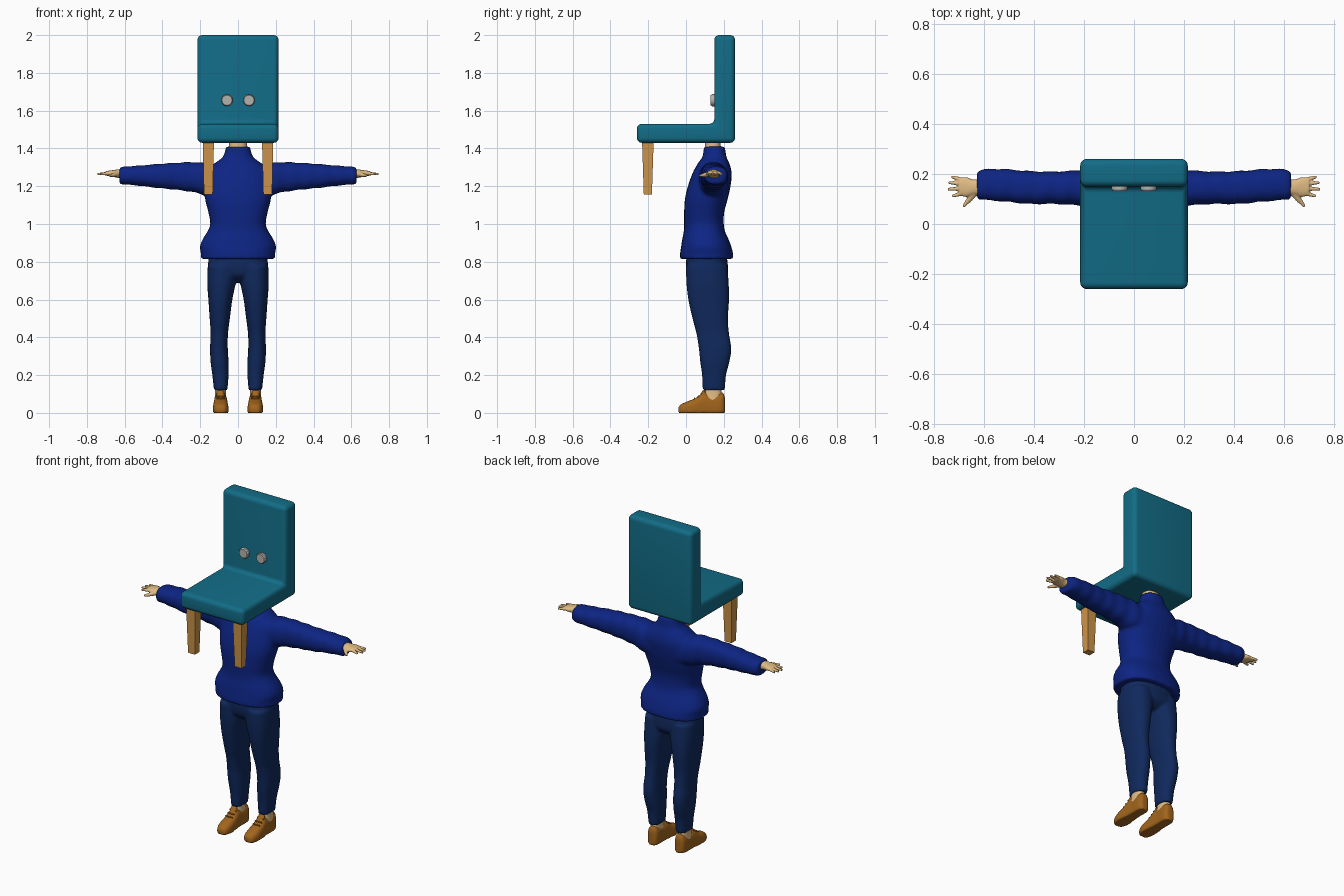
import bpy, bmesh, math
from mathutils import Vector, Matrix

cube = bpy.data.objects.get("Cube")
if cube:
    bpy.data.objects.remove(cube, do_unlink=True)


def material(name, rgb):
    mat = bpy.data.materials.new(name)
    mat.use_nodes = True
    mat.diffuse_color = (*rgb, 1)
    bsdf = mat.node_tree.nodes["Principled BSDF"]
    bsdf.inputs["Base Color"].default_value = (*rgb, 1)
    bsdf.inputs["Roughness"].default_value = 0.7
    return mat


teal = material("teal upholstery", (0.006, 0.15, 0.24))
wood = material("light wood", (0.62, 0.3, 0.07))
silver = material("silver grey", (0.45, 0.45, 0.43))
royal = material("royal blue knit", (0.004, 0.018, 0.23))
navy = material("navy denim", (0.005, 0.022, 0.11))
skin = material("skin", (0.75, 0.5, 0.23))
leather = material("brown leather", (0.36, 0.13, 0.012))


def finish(name, bm, mat, voxel=0, smoothing=0, angle=40):
    """Turn a bmesh into an object, optionally fusing its shells into one skin."""
    bmesh.ops.recalc_face_normals(bm, faces=bm.faces)
    mesh = bpy.data.meshes.new(name)
    bm.to_mesh(mesh)
    bm.free()
    mesh.materials.append(mat)
    mesh.shade_smooth()
    obj = bpy.data.objects.new(name, mesh)
    bpy.context.collection.objects.link(obj)
    if voxel:
        fuse = obj.modifiers.new("Fuse", "REMESH")
        fuse.mode = "VOXEL"
        fuse.voxel_size = voxel
        fuse.use_smooth_shade = True
        soften = obj.modifiers.new("Soften", "SMOOTH")
        soften.iterations = smoothing
    else:
        mesh.set_sharp_from_angle(angle=math.radians(angle))
    return obj


def curve_through(rings, steps=5):
    """Catmull-Rom interpolation between rows of ring measurements."""
    rows = [Vector(r) for r in rings]
    result = []
    for i in range(len(rows) - 1):
        b, c = rows[i], rows[i + 1]
        a, d = rows[max(i - 1, 0)], rows[min(i + 2, len(rows) - 1)]
        for s in range(steps):
            t = s / steps
            result.append(b + ((c - a) * t + (2 * a - 5 * b + 4 * c - d) * t**2
                               + (3 * b - a - 3 * c + d) * t**3) / 2)
    return result + [rows[-1]]


def add_loft(bm, axis, rings, side=1, wobble=0, power=0.85, count=28):
    """Rings are (position, low, high, low, high) over the two other axes."""
    loops = []
    for t, u0, u1, v0, v1 in curve_through(rings):
        loop = []
        for k in range(count):
            angle = math.tau * k / count
            c, s = math.cos(angle), math.sin(angle)
            fold = 1 + wobble * math.sin(t * 75 + 1.5 * c)
            u = (u0 + u1) / 2 + (u1 - u0) / 2 * fold * math.copysign(abs(c)**power, c)
            v = (v0 + v1) / 2 + (v1 - v0) / 2 * fold * math.copysign(abs(s)**power, s)
            x, y, z = {"x": (t, u, v), "y": (u, t, v), "z": (u, v, t)}[axis]
            loop.append(bm.verts.new((x * side, y, max(z, 0))))
        loops.append(loop)
    for low, high in zip(loops, loops[1:]):
        for k in range(count):
            n = (k + 1) % count
            bm.faces.new((low[k], low[n], high[n], high[k]))
    bm.faces.new(loops[0])
    bm.faces.new(loops[-1])


def add_rod(bm, start, end, r0, r1):
    start, end = Vector(start), Vector(end)
    turn = (end - start).to_track_quat("Z", "Y").to_matrix().to_4x4()
    bmesh.ops.create_cone(bm, cap_ends=True, segments=12, radius1=r0, radius2=r1,
                          depth=(end - start).length,
                          matrix=Matrix.Translation((start + end) / 2) @ turn)


def symmetric(rows):
    return [(z, -w, w, y0, y1) for z, w, y0, y1 in rows]


# Padded chair shell: an L profile extruded sideways and rounded
bm = bmesh.new()
profile = [(-.26, 1.43), (.26, 1.43), (.26, 2), (.15, 2), (.15, 1.53), (-.26, 1.53)]
face = bm.faces.new([bm.verts.new((-.215, y, z)) for y, z in profile])
moved = bmesh.ops.extrude_face_region(bm, geom=[face])["geom"]
bmesh.ops.translate(bm, vec=(.43, 0, 0),
                    verts=[g for g in moved if isinstance(g, bmesh.types.BMVert)])
bmesh.ops.recalc_face_normals(bm, faces=bm.faces)
bmesh.ops.bevel(bm, geom=list(bm.edges), offset=.026, segments=5, profile=.5,
                affect="EDGES", clamp_overlap=True)
finish("chair_shell", bm, teal)

for side, label in ((1, "left"), (-1, "right")):
    # Tapered front chair legs
    bm = bmesh.new()
    bmesh.ops.create_cube(bm, size=1)
    for v in bm.verts:
        top = v.co.z > 0
        v.co = (side * .157 + v.co.x * (.06 if top else .046),
                -.202 + v.co.y * (.062 if top else .043), 1.45 if top else 1.155)
    finish(label + "_chair_leg", bm, wood)

    # Round buttons used as eyes
    bm = bmesh.new()
    add_rod(bm, (side * .058, .16, 1.655), (side * .058, .138, 1.655), .032, .032)
    add_rod(bm, (side * .058, .14, 1.655), (side * .058, .131, 1.655), .032, .027)
    finish(label + "_button_eye", bm, silver)

    # Hand: wrist and palm with four fingers and a thumb
    bm = bmesh.new()
    add_loft(bm, "x", [(.58, .115, .185, 1.235, 1.29), (.64, .115, .178, 1.245, 1.288),
                       (.67, .108, .187, 1.252, 1.284), (.7, .115, .185, 1.256, 1.28)], side)
    for y, tip, spread in ((.123, .728, -.012), (.142, .745, -.003),
                           (.16, .742, .006), (.176, .73, .013)):
        add_rod(bm, (side * .685, y, 1.268), (side * tip, y + spread, 1.264), .01, .006)
    add_rod(bm, (side * .64, .122, 1.265), (side * .665, .09, 1.258), .015, .01)
    add_rod(bm, (side * .663, .094, 1.259), (side * .682, .07, 1.255), .01, .006)
    finish(label + "_hand", bm, skin, .004, 2)

    # Bare ankle between trouser hem and shoe
    bm = bmesh.new()
    add_loft(bm, "z", [(.05, .06, .125, .09, .19), (.11, .064, .122, .1, .188),
                       (.2, .066, .12, .11, .19)], side)
    finish(label + "_ankle", bm, skin)

    # Shoe with a flat sole and a raised tongue
    bm = bmesh.new()
    add_loft(bm, "y", [(-.04, .075, .108, -.005, .03), (-.025, .058, .123, -.02, .046),
                       (.01, .05, .133, -.03, .062), (.05, .052, .132, -.03, .078),
                       (.09, .055, .128, -.03, .104), (.13, .057, .126, -.03, .103),
                       (.175, .056, .126, -.03, .108), (.197, .062, .12, -.02, .106),
                       (.206, .075, .108, -.005, .08)], side, power=.75)
    add_loft(bm, "z", [(.07, .07, .116, .06, .1), (.12, .072, .114, .088, .106)], side)
    finish(label + "_shoe", bm, leather, .006, 3)

    # Shoe laces
    bm = bmesh.new()
    for y, z in ((.045, .077), (.065, .088), (.085, .101)):
        add_rod(bm, (side * .07, y, z), (side * .115, y, z), .004, .004)
    finish(label + "_laces", bm, leather)

# Neck
bm = bmesh.new()
add_loft(bm, "z", symmetric([(1.34, .05, .1, .19), (1.46, .047, .1, .18)]))
finish("neck", bm, skin)

# Sweater: torso with rolled hem and high collar, fused with both sleeves
bm = bmesh.new()
add_loft(bm, "z", symmetric([
    (.815, .198, -.032, .25), (.84, .196, -.032, .25), (.88, .202, -.026, .24),
    (.92, .187, -.02, .225), (.96, .162, -.012, .207), (1.0, .147, -.01, .2),
    (1.06, .157, -.01, .202), (1.13, .174, -.006, .22), (1.2, .18, .01, .236),
    (1.27, .17, .035, .242), (1.32, .125, .062, .23), (1.35, .085, .084, .216),
    (1.38, .07, .092, .21), (1.41, .064, .094, .206)]))
for side in (1, -1):
    add_loft(bm, "x", [
        (.06, .06, .23, 1.13, 1.3), (.14, .062, .225, 1.14, 1.318),
        (.22, .074, .215, 1.165, 1.327), (.32, .08, .21, 1.18, 1.325),
        (.42, .08, .212, 1.19, 1.318), (.52, .09, .22, 1.202, 1.31),
        (.59, .095, .22, 1.208, 1.305), (.628, .1, .212, 1.212, 1.298)],
        side, wobble=.03)
finish("sweater", bm, royal, .009, 4)

# Trousers: hips fused with two legs
bm = bmesh.new()
add_loft(bm, "z", symmetric([(.69, .08, .06, .18), (.73, .15, .01, .22),
                             (.8, .158, 0, .22), (.85, .15, .01, .21)]))
for side in (1, -1):
    add_loft(bm, "z", [
        (.12, .056, .127, .088, .206), (.2, .05, .136, .085, .212),
        (.27, .05, .145, .075, .23), (.34, .054, .148, .068, .24),
        (.42, .053, .145, .055, .228), (.5, .043, .15, .034, .222),
        (.6, .03, .157, .012, .228), (.69, .012, .163, .002, .226),
        (.78, .005, .16, 0, .218)], side)
finish("trousers", bm, navy, .008, 3)
